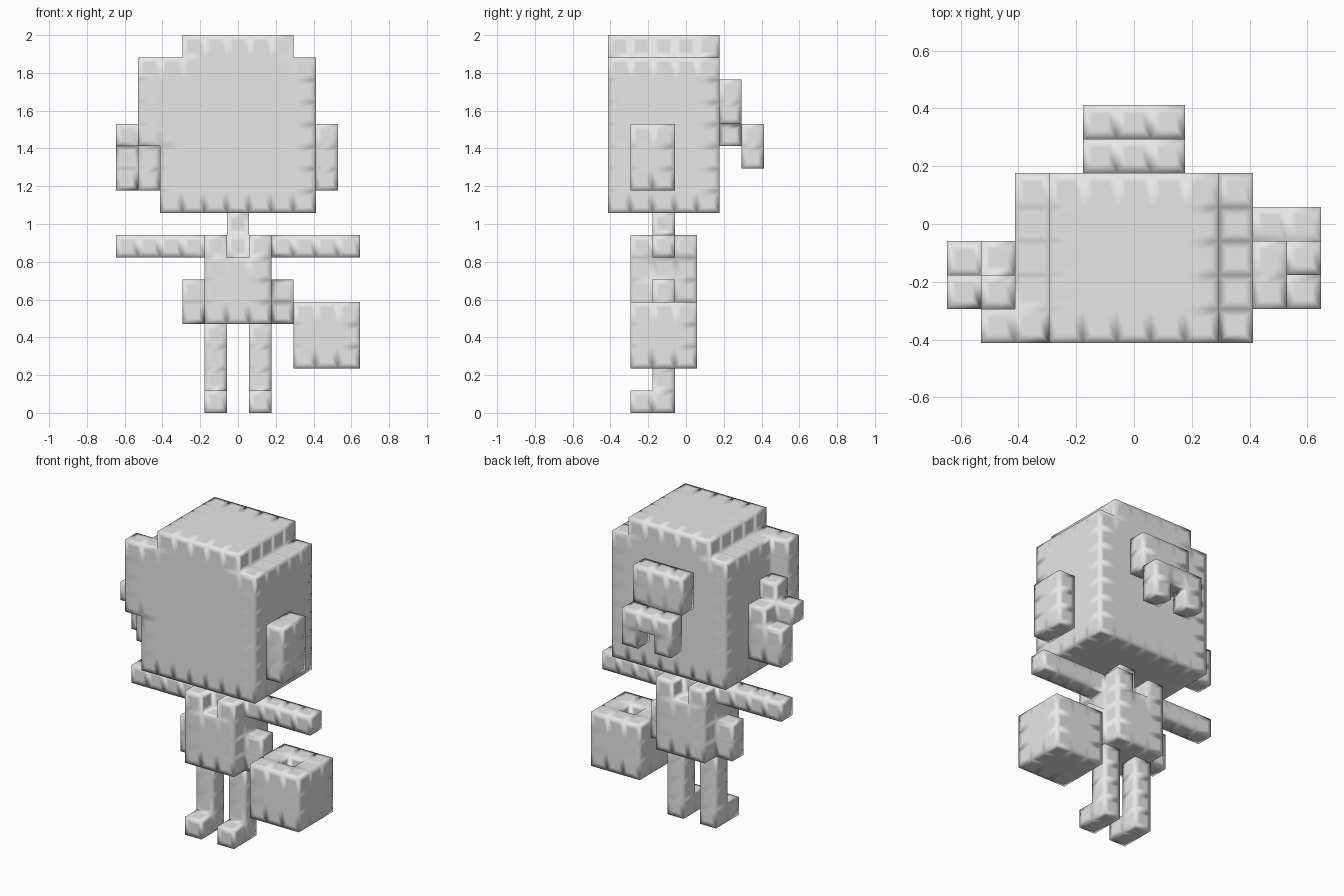
import bpy, bmesh
from itertools import product

if "Cube" in bpy.data.objects:
    bpy.data.objects.remove(bpy.data.objects["Cube"])

U = 2 / 17            # one block
MARGIN = 0.03         # soft-shaded rim around each block face

grey = bpy.data.materials.new("plain_grey")
grey.diffuse_color = (0.8, 0.8, 0.8, 1)
grey.use_nodes = True
grey.node_tree.nodes["Principled BSDF"].inputs["Base Color"].default_value = grey.diffuse_color


def cells(box):
    """Block cells filled by a box (x0, x1, y0, y1, z0, z1)."""
    x0, x1, y0, y1, z0, z1 = box
    return set(product(range(x0, x1), range(y0, y1), range(z0, z1)))


def part(name, boxes, cuts=()):
    """Outer skin of a union of block boxes, minus the cut boxes."""
    filled = set().union(*(cells(b) for b in boxes))
    for c in cuts:
        filled -= cells(c)
    bm = bmesh.new()
    verts = {}

    def vert(p):
        if p not in verts:
            verts[p] = bm.verts.new(((p[0] - 5.5) * U, (p[1] - 3.5) * U, p[2] * U))
        return verts[p]

    for cell in sorted(filled):
        for axis in range(3):
            for side in (0, 1):
                near = list(cell)
                near[axis] += 1 if side else -1
                if tuple(near) in filled:
                    continue
                ring = []
                for a, b in ((0, 0), (1, 0), (1, 1), (0, 1)):
                    p = list(cell)
                    p[axis] += side
                    p[(axis + 1) % 3] += a
                    p[(axis + 2) % 3] += b
                    ring.append(vert(tuple(p)))
                bm.faces.new(ring if side else ring[::-1])
    # flat centre with a rim, so smooth shading only softens the edges
    bm.normal_update()
    bmesh.ops.inset_individual(bm, faces=bm.faces[:], thickness=MARGIN,
                               use_even_offset=True)
    bm.normal_update()
    for f in bm.faces:
        f.smooth = True
    me = bpy.data.meshes.new(name)
    bm.to_mesh(me)
    bm.free()
    me.materials.append(grey)
    ob = bpy.data.objects.new(name, me)
    bpy.context.collection.objects.link(ob)
    return ob


# head with raised crown and a front hair lock on one side
part("head", [(2, 9, 0, 5, 9, 16), (3, 8, 0, 5, 16, 17), (1, 2, 0, 1, 12, 16)])
# side hair piece and bow
part("side_bow", [(1, 2, 1, 2, 10, 14), (1, 2, 2, 3, 10, 13),
                  (0, 1, 1, 2, 12, 13), (0, 1, 2, 3, 10, 12)])
# block on the other side of the head
part("ear_block", [(9, 10, 1, 3, 10, 13)])
# hair bun and hanging forked tail behind the head
part("back_bun", [(4, 7, 5, 6, 13, 15), (5, 6, 5, 6, 12, 13)])
part("back_tail", [(4, 7, 6, 7, 11, 13)], [(5, 6, 6, 7, 11, 12)])

# torso with neckline notch, neck, arms and hip blocks
part("torso", [(4, 7, 1, 4, 4, 8), (5, 6, 2, 3, 7, 9),
               (0, 4, 2, 3, 7, 8), (7, 11, 2, 3, 7, 8),
               (3, 4, 2, 3, 4, 6), (7, 8, 2, 3, 4, 6)],
     [(5, 6, 1, 2, 7, 8), (5, 6, 3, 4, 7, 8)])

# legs with feet pointing forward
for side, x in (("left", 4), ("right", 6)):
    part(side + "_leg", [(x, x + 1, 2, 3, 0, 4), (x, x + 1, 1, 2, 0, 1)])

# hollow-topped basket beside the body
part("basket", [(8, 11, 1, 4, 2, 5)], [(9, 10, 2, 3, 4, 5)])
